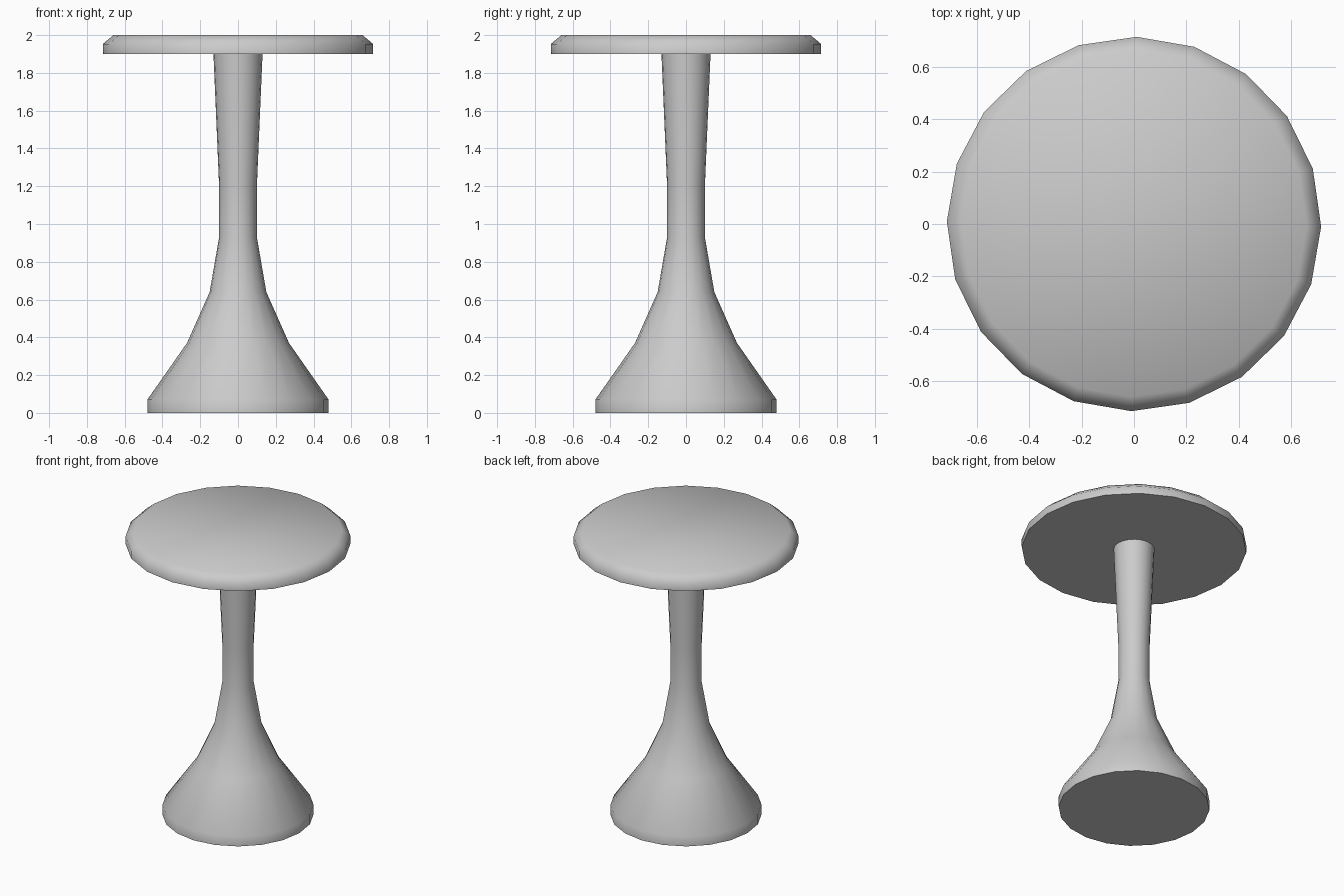
import bpy, bmesh, math

if "Cube" in bpy.data.objects:
    bpy.data.objects.remove(bpy.data.objects["Cube"])

SIDES = 20
TURN = math.radians(-0.8)


def lathe(name, profile):
    """Revolve a (radius, height) profile around z and cap both ends."""
    bm = bmesh.new()
    rings = []
    for r, z in profile:
        ring = []
        for i in range(SIDES):
            a = TURN + 2 * math.pi * i / SIDES
            ring.append(bm.verts.new((r * math.cos(a), r * math.sin(a), z)))
        rings.append(ring)
    for low, high in zip(rings, rings[1:]):
        for i in range(SIDES):
            j = (i + 1) % SIDES
            bm.faces.new((low[i], low[j], high[j], high[i]))
    bm.faces.new(rings[0][::-1])
    bm.faces.new(rings[-1])
    mesh = bpy.data.meshes.new(name)
    bm.to_mesh(mesh)
    bm.free()
    obj = bpy.data.objects.new(name, mesh)
    bpy.context.collection.objects.link(obj)
    bpy.ops.object.select_all(action='DESELECT')
    obj.select_set(True)
    bpy.context.view_layer.objects.active = obj
    bpy.ops.object.shade_smooth_by_angle(angle=math.radians(60))
    return obj


# Flared base and slender stem
lathe("pedestal", [(0.48, 0), (0.48, 0.07), (0.27, 0.37), (0.15, 0.64),
                   (0.10, 0.93), (0.10, 1.20), (0.13, 1.90)])

# Round top with a chamfered upper rim
lathe("table_top", [(0.715, 1.90), (0.715, 1.953), (0.66, 2.0)])
